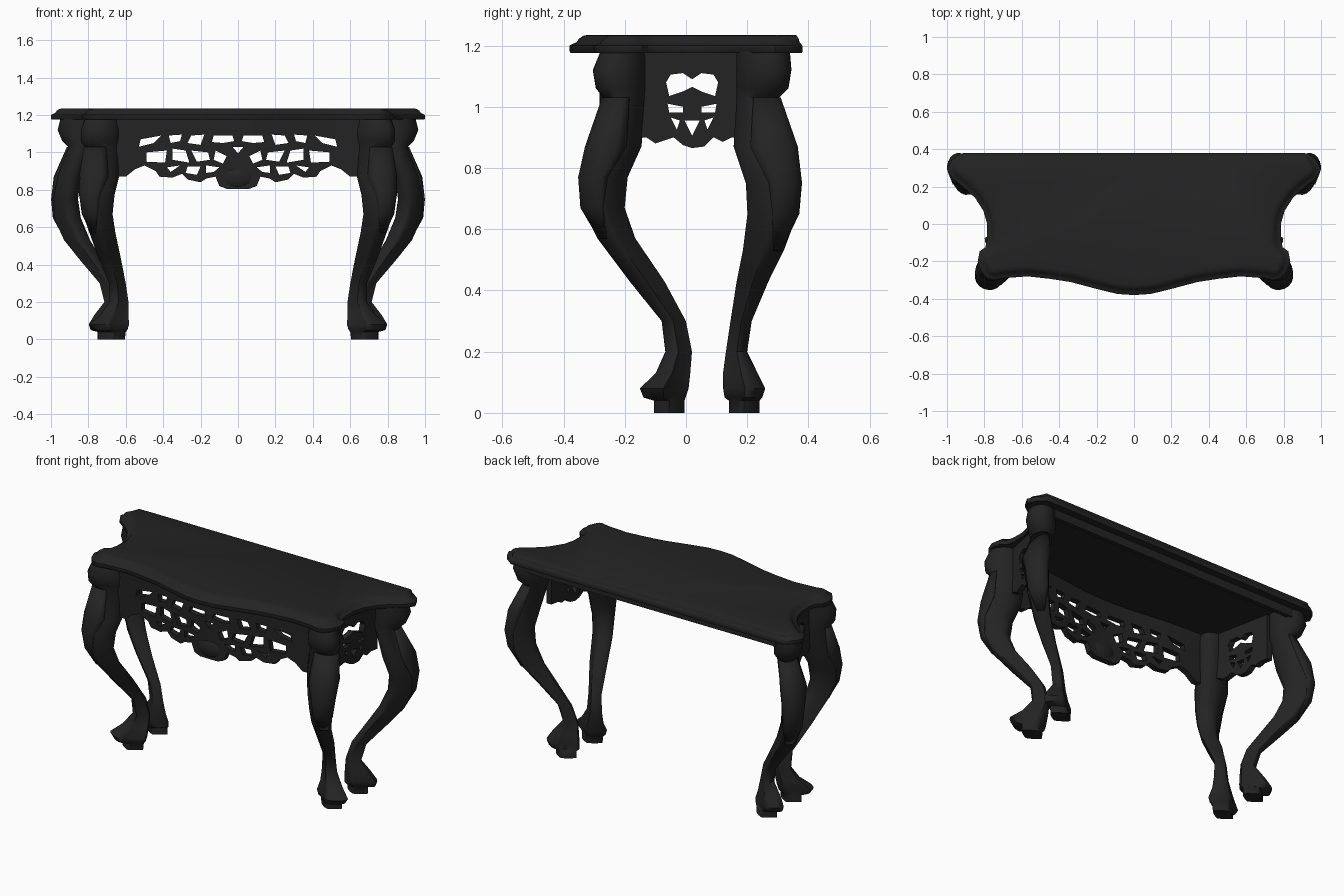
import bpy, bmesh, math
from mathutils import Vector

if "Cube" in bpy.data.objects:
    bpy.data.objects.remove(bpy.data.objects["Cube"])

ebony = bpy.data.materials.new("black lacquer")
ebony.diffuse_color = (0.017, 0.017, 0.017, 1)
ebony.use_nodes = True
ebony.node_tree.nodes["Principled BSDF"].inputs["Base Color"].default_value = ebony.diffuse_color


def add(name, mesh, mirror=False, angle=40):
    """Link a mesh as a named part, with outward normals, smoothing and optional mirror."""
    bm = bmesh.new()
    bm.from_mesh(mesh)
    bmesh.ops.recalc_face_normals(bm, faces=bm.faces)
    bm.to_mesh(mesh)
    bm.free()
    mesh.materials.clear()
    mesh.materials.append(ebony)
    ob = bpy.data.objects.new(name, mesh)
    bpy.context.collection.objects.link(ob)
    bpy.ops.object.select_all(action='DESELECT')
    ob.select_set(True)
    bpy.context.view_layer.objects.active = ob
    bpy.ops.object.shade_smooth_by_angle(angle=math.radians(angle))
    if mirror:
        ob.modifiers.new("Mirror", 'MIRROR').use_mirror_merge = False
    return ob


def loft(name, rings, closed=True, **kw):
    """Skin a stack of equal-length rings; closed rings get end caps."""
    n = len(rings[0])
    verts = [p for r in rings for p in r]
    faces = [(k * n + i, k * n + (i + 1) % n, (k + 1) * n + (i + 1) % n, (k + 1) * n + i)
             for k in range(len(rings) - 1) for i in range(n if closed else n - 1)]
    if closed:
        faces += [tuple(range(n)), tuple(range(len(verts) - n, len(verts)))]
    me = bpy.data.meshes.new(name)
    me.from_pydata(verts, [], faces)
    return add(name, me, **kw)


def section(row, angles, side, grow=0.0):
    """Section filling the x and y ranges: diamond at the foot, oval at the knee."""
    z, x0, x1, y0, y1 = row
    skew = side * (0 if z < .045 else .3 if z < .15 else .22) / 2
    power = 1.6 if z < .5 else max(1.0, 1.6 - 1.8 * (z - .5))
    soft = lambda v: math.copysign(abs(v) ** power, v)
    return [((x0 + x1) / 2 + ((x1 - x0) / 2 + grow) * soft(math.cos(a - skew)),
             (y0 + y1) / 2 + ((y1 - y0) / 2 + grow) * soft(math.sin(a + skew)), z)
            for a in angles]


def pierced(name, outline, holes, place, thick, **kw):
    """Flat fretwork panel with holes, then moved into place by a mapping."""
    cu = bpy.data.curves.new(name, 'CURVE')
    cu.dimensions, cu.fill_mode, cu.extrude = '2D', 'BOTH', thick / 2
    for poly in [outline] + holes:
        sp = cu.splines.new('POLY')
        sp.points.add(len(poly) - 1)
        for p, (u, v) in zip(sp.points, poly):
            p.co = (u, v, 0, 1)
        sp.use_cyclic_u = True
    tmp = bpy.data.objects.new(name + "_curve", cu)
    bpy.context.collection.objects.link(tmp)
    me = bpy.data.meshes.new_from_object(tmp.evaluated_get(bpy.context.evaluated_depsgraph_get()))
    bpy.data.objects.remove(tmp)
    bm = bmesh.new()
    bm.from_mesh(me)
    bmesh.ops.remove_doubles(bm, verts=bm.verts, dist=1e-5)
    for i in range(-7, 8):  # slices let the panel bend evenly
        bmesh.ops.bisect_plane(bm, geom=bm.verts[:] + bm.edges[:] + bm.faces[:], dist=1e-5,
                               plane_co=(i * .08 + .003, 0, 0), plane_no=(1, 0, 0))
    for v in bm.verts:
        v.co = place(*v.co)
    bm.to_mesh(me)
    bm.free()
    return add(name, me, **kw)


# Table top: half outline mirrored, stacked with small insets for the moulded edge
half = [(0, .38), (.45, .38), (.84, .38), (.925, .378), (.975, .342), (1.0, .29), (.97, .24),
        (.91, .195), (.85, .14), (.805, .07), (.785, 0), (.785, -.08), (.795, -.125),
        (.825, -.145), (.836, -.2), (.815, -.255), (.785, -.29), (.745, -.3), (.70, -.29),
        (.57, -.28), (.45, -.293), (.34, -.31), (.2, -.347), (.09, -.374), (0, -.38)]
outline = half + [(-x, y) for x, y in half[-2:0:-1]]


def inset(d, z):
    ring = []
    for i, (x, y) in enumerate(outline):
        a, b = outline[i - 1], outline[(i + 1) % len(outline)]
        t = Vector((b[0] - a[0], b[1] - a[1])).normalized()
        k = d * (0.4 if y > .37 else 1)
        ring.append((x + t.y * k, y - t.x * k, z))
    return ring


loft("table_top", [inset(*p) for p in ((.004, 1.175), (0, 1.18), (0, 1.2), (.012, 1.206),
                                       (.022, 1.21), (.03, 1.222), (.045, 1.232), (.06, 1.235))])

# Cabriole legs: z, x range, y range
front = [(0, .605, .745, -.105, -.005), (.04, .6, .745, -.105, -.005), (.05, .59, .78, -.14, 0),
         (.08, .58, .8, -.152, .01), (.13, .585, .74, -.1, .015), (.2, .585, .69, -.068, .02),
         (.3, .6, .69, -.08, 0), (.43, .625, .745, -.185, -.07), (.57, .655, .795, -.29, -.165),
         (.67, .67, .83, -.34, -.2), (.77, .66, .845, -.348, -.19), (.87, .635, .845, -.325, -.145),
         (1.03, .63, .82, -.27, -.13), (1.06, .63, .84, -.295, -.13), (1.12, .63, .84, -.305, -.13),
         (1.18, .64, .82, -.28, -.13)]
back = [(0, .61, .75, .14, .24), (.04, .61, .75, .14, .24), (.05, .6, .79, .125, .25),
        (.08, .6, .8, .12, .26), (.13, .61, .77, .12, .235), (.2, .62, .715, .13, .2),
        (.3, .65, .74, .145, .215), (.43, .73, .85, .165, .27), (.53, .79, .93, .185, .32),
        (.65, .84, .985, .2, .365), (.75, .855, .995, .195, .375), (.87, .84, .98, .155, .36),
        (1.03, .79, .91, .165, .305), (1.06, .78, .94, .165, .335), (1.12, .78, .965, .165, .345),
        (1.18, .78, .95, .165, .34)]
circle = [math.tau * i / 20 for i in range(20)]
for name, rows, side in (("front", front, -1), ("back", back, 1)):
    loft(name + "_legs", [section(r, circle, side) for r in rows], mirror=True, angle=50)
    # Carved leaf laid over the knee, with a wavy edge
    leaf = []
    for r, spread in zip(rows[8:13], (.25, .9, 1.1, 1.35, 1.1)):
        leaf.append(section(r, [side * math.pi / 4 + spread * (i / 4 - 1) for i in range(9)],
                            side, .005))
    ob = loft(name + "_knee_leaves", leaf, closed=False, mirror=True)
    ob.modifiers.new("Thickness", 'SOLIDIFY').thickness = .008

# Front apron: symmetric fretwork bent to follow the bowed edge
edge = [(.65, 1.18), (.65, .87), (.6, .87), (.55, .91), (.5, .93), (.44, .9), (.42, .87),
        (.35, .865), (.3, .885), (.27, .855), (.2, .84), (.17, .86), (.12, .87), (.1, .82),
        (.06, .805)]
apron = edge + [(-x, z) for x, z in edge[::-1]]
holes = [[(.02, 1.06), (.03, 1.09), (.13, 1.09), (.14, 1.055), (.08, 1.05)],
         [(.18, 1.095), (.25, 1.09), (.27, 1.05), (.2, 1.04)],
         [(.3, 1.095), (.37, 1.09), (.36, 1.05), (.31, 1.06)],
         [(.41, 1.09), (.52, 1.07), (.53, 1.03), (.45, 1.05)],
         [(.16, 1.0), (.25, 1.01), (.22, .95), (.15, .96)],
         [(.28, 1.01), (.35, 1.02), (.35, .96), (.26, .945)],
         [(.38, 1.01), (.49, 1.0), (.49, .95), (.39, .945)],
         [(.06, .98), (.12, 1.01), (.13, .96), (.08, .94)],
         [(.1, .92), (.17, .93), (.17, .89), (.13, .895)],
         [(.2, .925), (.27, .925), (.28, .89), (.22, .88)],
         [(.31, .93), (.38, .92), (.36, .895)]]
holes += [[(-x, z) for x, z in h] for h in holes] + [[(-.03, 1.03), (.03, 1.03), (0, .995)]]
bow = lambda x: -.215 - .05 * (.5 + .5 * math.cos(math.pi * min(abs(x) / .6, 1)))
pierced("front_apron", apron, holes, lambda u, v, w: (u, bow(u) - w, v), .035)

# Shell carving at the apron centre
bm = bmesh.new()
bmesh.ops.create_uvsphere(bm, u_segments=14, v_segments=8, radius=1)
for v in bm.verts:
    v.co = (v.co.x * .085, -.265 + v.co.y * .03, .865 + v.co.z * .06)
shell = bpy.data.meshes.new("apron_shell")
bm.to_mesh(shell)
bm.free()
add("apron_shell", shell)

# Side aprons with heart-shaped piercing
side_edge = [(-.17, 1.18), (.2, 1.18), (.2, .9), (.15, .9), (.12, .885), (.09, .9), (.06, .87),
             (.02, .865), (-.01, .875), (-.04, .9), (-.1, .88), (-.13, .9), (-.17, .9)]
small = [[(-.06, 1.01), (-.01, 1.0), (-.01, .982), (-.055, .982)],
         [(-.05, .965), (-.02, .955), (-.03, .925)]]
small += [[(.04 - u, v) for u, v in h] for h in small]
small += [[(-.005, .955), (.045, .955), (.02, .905)],
          [(-.065, 1.08), (-.05, 1.105), (-.01, 1.11), (.02, 1.09), (.05, 1.11), (.09, 1.105),
           (.105, 1.08), (.095, 1.035), (.05, 1.05), (.02, 1.065), (-.01, 1.05), (-.055, 1.035)]]
pierced("side_aprons", side_edge, small, lambda u, v, w: (.75 + .2 * u + w, u, v), .035,
        mirror=True)

# Plain rail under the back edge
loft("back_rail", [[(x, .31, z), (x, .335, z), (-x, .335, z), (-x, .31, z)]
                   for x, z in ((.84, 1.125), (.84, 1.18))])
